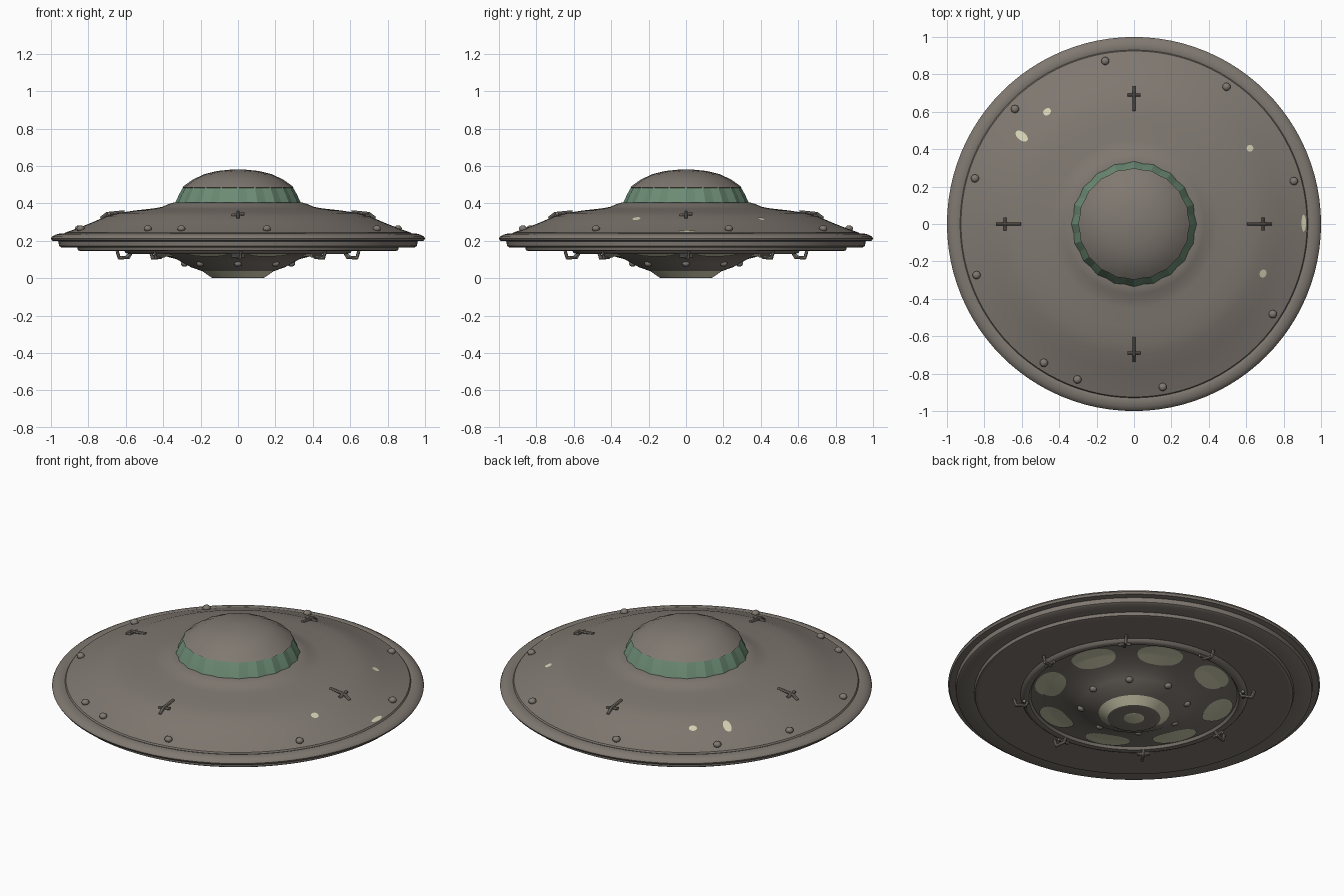
import bpy, bmesh, math
from mathutils import Vector, Matrix

if "Cube" in bpy.data.objects:
    bpy.data.objects.remove(bpy.data.objects["Cube"])


def material(name, rgb):
    m = bpy.data.materials.new(name)
    m.diffuse_color = (*rgb, 1)
    m.use_nodes = True
    m.node_tree.nodes["Principled BSDF"].inputs["Base Color"].default_value = m.diffuse_color
    return m


HULL = material("warm grey metal", (0.215, 0.19, 0.165))
GLASS = material("green glass", (0.15, 0.26, 0.175))
LIGHT = material("cream light", (0.67, 0.65, 0.46))


def finish(bm, name, mat, angle=35):
    me = bpy.data.meshes.new(name)
    bm.to_mesh(me)
    bm.free()
    ob = bpy.data.objects.new(name, me)
    bpy.context.collection.objects.link(ob)
    me.materials.append(mat)
    bpy.ops.object.select_all(action='DESELECT')
    ob.select_set(True)
    bpy.context.view_layer.objects.active = ob
    if angle:
        bpy.ops.object.shade_smooth_by_angle(angle=math.radians(angle))
    return ob


def lathe(name, profile, mat, seg=96, scallop=0, angle=35):
    """Turn (radius, z) points, listed from top to bottom, around z."""
    bm = bmesh.new()
    rings = []
    for r, z in profile:
        if r == 0:
            rings.append([bm.verts.new((0, 0, z))] * seg)
            continue
        ring = []
        for i in range(seg):
            a = 2 * math.pi * i / seg
            rr = r - (scallop if i % 2 else 0)
            ring.append(bm.verts.new((rr * math.cos(a), rr * math.sin(a), z)))
        rings.append(ring)
    for up, low in zip(rings, rings[1:]):
        for i in range(seg):
            j = (i + 1) % seg
            corners = list(dict.fromkeys((up[i], low[i], low[j], up[j])))
            bm.faces.new(corners)
    return finish(bm, name, mat, angle)


def height(profile, r):
    """z of a profile at radius r."""
    pts = sorted(profile)
    for (r0, z0), (r1, z1) in zip(pts, pts[1:]):
        if r0 <= r <= r1 and r1 > r0:
            return z0 + (z1 - z0) * (r - r0) / (r1 - r0)
    return pts[-1][1]


def patch(name, profile, deg, r, length, width, lift, power=2.0):
    """Thin oval plate hugging a turned surface."""
    bm = bmesh.new()
    rings = []
    n = 32
    for k in range(7):
        ring = []
        for i in range(n):
            t = 2 * math.pi * i / n
            c, s = math.cos(t), math.sin(t)
            u = math.copysign(abs(c) ** (2 / power), c) * k / 6
            v = math.copysign(abs(s) ** (2 / power), s) * k / 6
            rr = r + v * width
            a = math.radians(deg) + u * length / r
            p = (rr * math.cos(a), rr * math.sin(a), height(profile, rr) + lift)
            ring.append(bm.verts.new(p))
            if k == 0:
                ring *= n
                break
        rings.append(ring)
    for a, b in zip(rings, rings[1:]):
        for i in range(n):
            j = (i + 1) % n
            quad = list(dict.fromkeys((a[i], b[i], b[j], a[j])))
            if lift < 0:
                quad.reverse()
            bm.faces.new(quad)
    return finish(bm, name, LIGHT)


def knob(name, deg, r, z, size, squash=0.8):
    bm = bmesh.new()
    a = math.radians(deg)
    bmesh.ops.create_icosphere(bm, subdivisions=2, radius=size,
        matrix=Matrix.Translation((r * math.cos(a), r * math.sin(a), z))
        @ Matrix.Diagonal((1, 1, squash, 1)))
    return finish(bm, name, HULL)


def rods(name, deg, paths, radius):
    """Thin rods joining (radial, tangential, z) points, turned to an angle."""
    bm = bmesh.new()
    turn = Matrix.Rotation(math.radians(deg), 4, 'Z')
    for path in paths:
        for p, q in zip(path, path[1:]):
            p, q = Vector(p), Vector(q)
            d = q - p
            m = turn @ Matrix.Translation((p + q) / 2) @ d.to_track_quat('Z', 'Y').to_matrix().to_4x4()
            bmesh.ops.create_cone(bm, cap_ends=True, segments=8, radius1=radius,
                                  radius2=radius, depth=d.length + radius, matrix=m)
    return finish(bm, name, HULL)


# Dome: cap above a scalloped ring of windows
lathe("dome_cap", [(0, 0.582), (0.04, 0.58), (0.11, 0.573), (0.18, 0.556), (0.24, 0.528),
                   (0.28, 0.50), (0.299, 0.485), (0.285, 0.48)], HULL, 40, 0.006, 40)
lathe("dome_windows", [(0.293, 0.486), (0.314, 0.45), (0.337, 0.40)], GLASS, 40, 0.009, 8)

# Upper hull
TOP = [(0.315, 0.405), (0.34, 0.405), (0.375, 0.395), (0.405, 0.381), (0.45, 0.373), (0.55, 0.362),
       (0.64, 0.348), (0.70, 0.332), (0.78, 0.298), (0.86, 0.266), (0.925, 0.243)]
lathe("upper_hull", TOP, HULL)

# Stepped rim
lathe("outer_rim", [(0.925, 0.243), (0.93, 0.235), (0.945, 0.24), (0.975, 0.233), (0.995, 0.222),
                    (1.0, 0.212), (0.993, 0.2), (0.96, 0.197), (0.957, 0.172), (0.945, 0.165),
                    (0.86, 0.165), (0.855, 0.148), (0.84, 0.145)], HULL)

# Underside
BELOW = [(0.84, 0.145), (0.61, 0.147), (0.60, 0.134), (0.585, 0.129), (0.565, 0.132), (0.555, 0.146),
         (0.48, 0.138), (0.40, 0.12), (0.33, 0.102), (0.29, 0.08), (0.25, 0.058), (0.19, 0.037)]
lathe("underside", BELOW, HULL)
lathe("lower_lamp_cone", [(0.19, 0.037), (0.142, 0.003)], LIGHT)
lathe("lamp_base", [(0.142, 0.003), (0.132, 0.0), (0.065, 0.002), (0.0, 0.002)], HULL)
lathe("lamp_lens", [(0.055, 0.002), (0.05, 0.0), (0.0, 0.0)], LIGHT)

# Underside lamps, cone studs and hooks on the lip
for i in range(8):
    deg = 22.5 + 45 * i
    patch(f"belly_lamp_{i}", BELOW, deg, 0.472, 0.125, 0.075, -0.004, 2.3)
    knob(f"cone_stud_{i}", 45 * i, 0.285, 0.078, 0.021)
    rods(f"lip_hook_{i}", 45 * i, [
        [(0.57, 0, 0.14), (0.585, 0, 0.112), (0.635, 0.012, 0.108), (0.645, 0.015, 0.14)],
        [(0.59, -0.03, 0.12), (0.59, 0.03, 0.12)]], 0.009)

# Knobs around the upper edge
for i, deg in enumerate((15, 56, 100, 136, 164, 198, 237, 250, 280, 327)):
    knob(f"edge_knob_{i}", deg, 0.885, height(TOP, 0.885) + 0.008, 0.022)

# Small radial fittings on the upper hull
for i in range(4):
    rods(f"hull_fitting_{i}", 90 * i, [
        [(0.61, 0, 0.354), (0.70, 0, 0.345), (0.73, 0, 0.322)],
        [(0.69, -0.03, 0.335), (0.69, 0.03, 0.345)]], 0.009)

# Worn light spots: (x, y, half length, half width)
for i, (x, y, l, w) in enumerate(((-0.6, 0.47, 0.022, 0.038), (-0.465, 0.6, 0.022, 0.018),
                                  (0.62, 0.405, 0.018, 0.018), (0.69, -0.265, 0.022, 0.018),
                                  (0.908, 0.005, 0.045, 0.012))):
    patch(f"light_spot_{i}", TOP, math.degrees(math.atan2(y, x)), math.hypot(x, y), l, w, 0.003)
